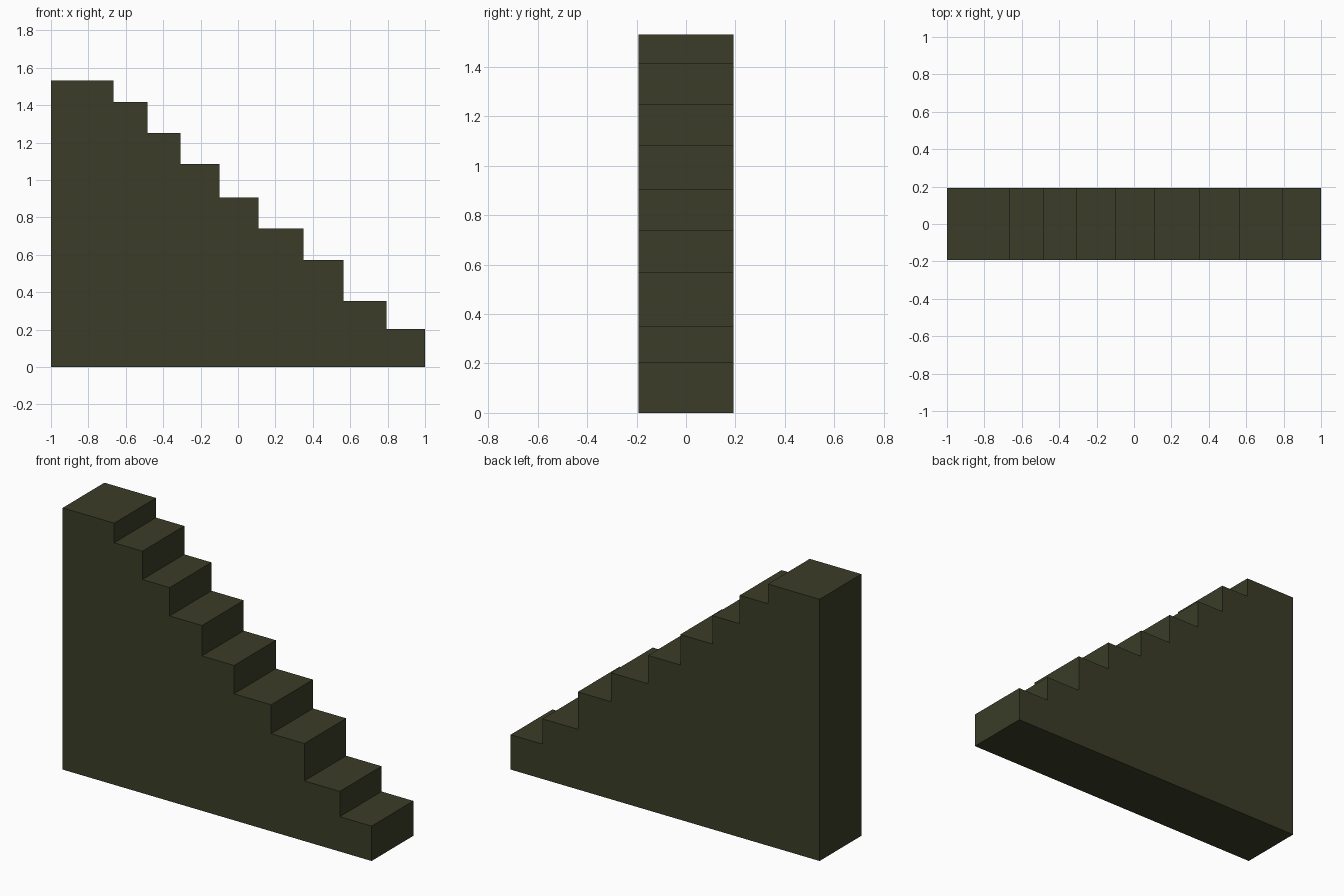
import bpy, bmesh

if "Cube" in bpy.data.objects:
    bpy.data.objects.remove(bpy.data.objects["Cube"])

HALF_WIDTH = 0.193

# Each step, top to bottom: (x of its right edge, tread height)
STEPS = [(-0.666, 1.531), (-0.483, 1.416), (-0.307, 1.25), (-0.098, 1.084),
         (0.11, 0.906), (0.35, 0.74), (0.565, 0.571), (0.794, 0.352), (1.0, 0.204)]

# Side profile: bottom left corner, then tread and riser corners down to the floor
profile = [(-1.0, 0.0)]
left = -1.0
for right, height in STEPS:
    profile += [(left, height), (right, height)]
    left = right
profile.append((1.0, 0.0))

# Extrude the profile across the width
bm = bmesh.new()
side = bm.faces.new([bm.verts.new((x, -HALF_WIDTH, z)) for x, z in profile])
result = bmesh.ops.extrude_face_region(bm, geom=[side], use_keep_orig=True)
moved = [v for v in result["geom"] if isinstance(v, bmesh.types.BMVert)]
bmesh.ops.translate(bm, verts=moved, vec=(0, 2 * HALF_WIDTH, 0))
bmesh.ops.recalc_face_normals(bm, faces=bm.faces)

mesh = bpy.data.meshes.new("staircase")
bm.to_mesh(mesh)
bm.free()
staircase = bpy.data.objects.new("staircase", mesh)
bpy.context.collection.objects.link(staircase)

# Dark olive finish
olive = bpy.data.materials.new("dark_olive")
olive.diffuse_color = (0.043, 0.046, 0.021, 1.0)
olive.use_nodes = True
olive.node_tree.nodes["Principled BSDF"].inputs["Base Color"].default_value = olive.diffuse_color
mesh.materials.append(olive)
